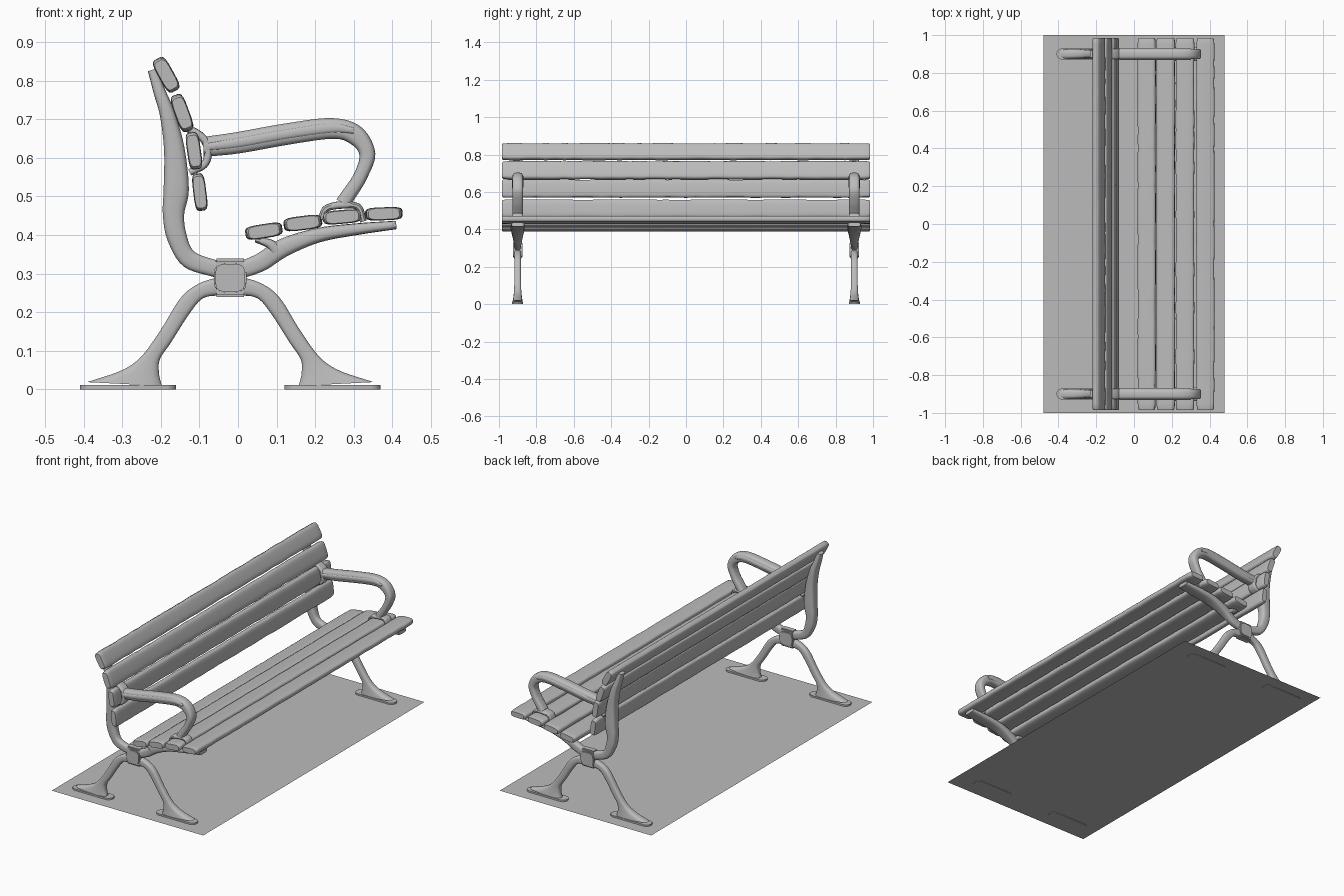
import bpy, bmesh, math, random
from mathutils import Vector

random.seed(4)
cube = bpy.data.objects.get("Cube")
if cube:
    bpy.data.objects.remove(cube)

grey = bpy.data.materials.new("plain_grey")
grey.use_nodes = True
COLOUR = (0.5, 0.5, 0.5, 1)
grey.diffuse_color = COLOUR
grey.node_tree.nodes["Principled BSDF"].inputs["Base Color"].default_value = COLOUR


def finish(name, bm, angle=40):
    bmesh.ops.recalc_face_normals(bm, faces=bm.faces)
    mesh = bpy.data.meshes.new(name)
    bm.to_mesh(mesh)
    bm.free()
    mesh.materials.append(grey)
    obj = bpy.data.objects.new(name, mesh)
    bpy.context.collection.objects.link(obj)
    bpy.ops.object.select_all(action="DESELECT")
    obj.select_set(True)
    bpy.context.view_layer.objects.active = obj
    bpy.ops.object.shade_smooth_by_angle(angle=math.radians(angle))
    return obj


def rounded(count, power):
    """Unit superellipse used for every cross-section."""
    ring = []
    for i in range(count):
        a = math.tau * (i + 0.5) / count
        c, s = math.cos(a), math.sin(a)
        ring.append((math.copysign(abs(c) ** power, c), math.copysign(abs(s) ** power, s)))
    return ring


def skin(bm, rings):
    loops = [[bm.verts.new(p) for p in ring] for ring in rings]
    n = len(loops[0])
    for a, b in zip(loops, loops[1:]):
        for i in range(n):
            j = (i + 1) % n
            bm.faces.new((a[i], a[j], b[j], b[i]))
    bm.faces.new(loops[0])
    bm.faces.new(loops[-1][::-1])


def spline(points, steps=6):
    """Catmull-Rom smoothing of equal-length tuples."""
    pts = [Vector(p) for p in points]
    pts = [2 * pts[0] - pts[1]] + pts + [2 * pts[-1] - pts[-2]]
    out = []
    for a, b, c, d in zip(pts, pts[1:], pts[2:], pts[3:]):
        for k in range(steps):
            t = k / steps
            out.append(0.5 * (2 * b + (c - a) * t + (2 * a - 5 * b + 4 * c - d) * t ** 2
                              + (3 * b - a - 3 * c + d) * t ** 3))
    return out + [pts[-2]]


def loft(name, stations, y):
    """Each station: edge point, opposite edge point, half depth."""
    bm = bmesh.new()
    rings = []
    for x0, z0, x1, z1, depth in spline(stations):
        cx, cz, hx, hz = (x0 + x1) / 2, (z0 + z1) / 2, (x0 - x1) / 2, (z0 - z1) / 2
        rings.append([(cx + hx * u, y + depth * v, cz + hz * u) for u, v in rounded(16, 0.6)])
    skin(bm, rings)
    return finish(name, bm)


def stroke(name, stations, y):
    """Each station: centre x, centre z, half width, half depth."""
    pairs = []
    for i, (x, z, w, d) in enumerate(stations):
        a, b = stations[max(i - 1, 0)], stations[min(i + 1, len(stations) - 1)]
        t = Vector((b[0] - a[0], b[1] - a[1])).normalized() * w
        pairs.append((x - t.y, z + t.x, x + t.y, z - t.x, d))
    return loft(name, pairs, y)


def prism(name, outline, y, depth, bevel):
    """Outline in the side plane, thickened across the bench."""
    bm = bmesh.new()
    skin(bm, [[(x, y + s * depth, z) for x, z in outline] for s in (-1, 1)])
    bmesh.ops.bevel(bm, geom=bm.edges[:], offset=bevel, segments=2, affect="EDGES")
    return finish(name, bm)


def slat(name, x, z, length, thick, tilt):
    """Long rounded board, with slightly worn edges."""
    bm = bmesh.new()
    ca, sa = math.cos(math.radians(tilt)), math.sin(math.radians(tilt))
    rings = []
    ends = [(-0.985, 0.86), (-0.978, 0.97)]
    middle = [(-0.95 + 0.05 * k, 1) for k in range(39)]
    for y, scale in ends + middle + [(-p, s) for p, s in reversed(ends)]:
        wl = length / 2 * scale + random.uniform(-0.0015, 0.0015)
        wt = thick / 2 * scale
        rings.append([(x + u * wl * ca - v * wt * sa, y, z + u * wl * sa + v * wt * ca)
                      for u, v in rounded(16, 0.5)])
    skin(bm, rings)
    return finish(name, bm)


# Seat and back boards
for i, board in enumerate([(0.067, 0.410, 0.095, 0.037, 9), (0.168, 0.431, 0.098, 0.037, 7),
                           (0.27, 0.447, 0.098, 0.036, 5), (0.378, 0.455, 0.095, 0.034, 2)]):
    slat(f"seat_slat_{i + 1}", *board)
for i, board in enumerate([(-0.186, 0.815, 0.094, 0.04, -61), (-0.145, 0.716, 0.098, 0.038, -70),
                           (-0.114, 0.618, 0.096, 0.036, -82), (-0.099, 0.511, 0.095, 0.034, -83)]):
    slat(f"back_slat_{i + 1}", *board)

# Side frame parts
POST = [(-0.222, 0.828, 0.012, 0.02), (-0.203, 0.77, 0.016, 0.025), (-0.183, 0.713, 0.02, 0.028),
        (-0.165, 0.622, 0.027, 0.028), (-0.16, 0.518, 0.033, 0.028), (-0.167, 0.453, 0.028, 0.026),
        (-0.158, 0.394, 0.026, 0.024), (-0.126, 0.337, 0.024, 0.02), (-0.05, 0.31, 0.022, 0.018)]
SEAT_ARM = [(0.005, 0.308, 0.022, 0.018), (0.06, 0.33, 0.024, 0.02), (0.12, 0.368, 0.024, 0.028),
            (0.21, 0.4, 0.019, 0.036), (0.315, 0.416, 0.015, 0.038), (0.41, 0.426, 0.011, 0.034)]
ARMREST = [(-0.09, 0.628, 0.026, 0.028), (0.0, 0.639, 0.028, 0.028), (0.13, 0.662, 0.028, 0.028),
           (0.245, 0.676, 0.027, 0.028), (0.305, 0.658, 0.026, 0.028), (0.335, 0.61, 0.021, 0.028),
           (0.317, 0.552, 0.018, 0.028), (0.285, 0.502, 0.019, 0.028), (0.272, 0.482, 0.02, 0.028)]
ARM_RIB = [(-0.075, 0.629, 0.013, 0.031), (0.0, 0.639, 0.016, 0.031),
           (0.13, 0.662, 0.016, 0.031), (0.245, 0.677, 0.016, 0.031), (0.3, 0.67, 0.01, 0.031)]
SEAT_CLIP = [(0.215, 0.44, 0.009, 0.028), (0.228, 0.468, 0.009, 0.028), (0.27, 0.478, 0.01, 0.028),
             (0.312, 0.472, 0.009, 0.028), (0.325, 0.435, 0.009, 0.028)]
BACK_CLIP = [(-0.14, 0.68, 0.009, 0.026), (-0.105, 0.663, 0.01, 0.028), (-0.083, 0.64, 0.011, 0.028),
             (-0.078, 0.61, 0.011, 0.028), (-0.088, 0.582, 0.01, 0.028), (-0.125, 0.562, 0.009, 0.026)]
SEAT_LUG = [(0.045, 0.388, 0.007, 0.026), (0.08, 0.378, 0.012, 0.028), (0.1, 0.36, 0.018, 0.026)]
# Leg edges measured outward from the hub
LEG = [(0.02, 0.294, 0.02, 0.244, 0.018), (0.08, 0.275, 0.07, 0.236, 0.018),
       (0.128, 0.238, 0.107, 0.194, 0.018), (0.18, 0.155, 0.153, 0.122, 0.018),
       (0.231, 0.085, 0.182, 0.078, 0.019), (0.283, 0.049, 0.184, 0.041, 0.022),
       (0.372, 0.019, 0.176, 0.009, 0.027)]
HUB_X, HUB_Z = -0.02, 0.289

for side, y in (("left", 0.9), ("right", -0.9)):
    for part, path in (("back_post", POST), ("seat_arm", SEAT_ARM), ("armrest", ARMREST),
                       ("armrest_rib", ARM_RIB), ("seat_clip", SEAT_CLIP),
                       ("back_clip", BACK_CLIP), ("seat_lug", SEAT_LUG)):
        stroke(f"{part}_{side}", path, y)

    # Hub with a raised boss on both faces
    prism(f"hub_{side}", [(HUB_X + a * 0.042, HUB_Z + b * 0.05)
                          for a, b in ((-1, -1), (1, -1), (1, 1), (-1, 1))], y, 0.02, 0.006)
    prism(f"hub_boss_{side}", [(HUB_X + u * 0.043, HUB_Z + v * 0.041)
                               for u, v in rounded(16, 0.6)], y, 0.026, 0.004)

    # Legs and foot plates mirrored about the hub
    for place, s in (("front", 1), ("rear", -1)):
        loft(f"{place}_leg_{side}",
             [(HUB_X + s * a, b, HUB_X + s * c, d, e) for a, b, c, d, e in LEG], y)
        bm = bmesh.new()
        outline = []
        for k in range(16):
            a = math.tau * (k + 0.5) / 16
            shift = math.copysign(0.095, math.cos(a))
            outline.append((HUB_X + s * 0.265 + shift + 0.03 * math.cos(a), y + 0.03 * math.sin(a)))
        skin(bm, [[(px, py, z) for px, py in outline] for z in (0, 0.012)])
        finish(f"{place}_foot_plate_{side}", bm)

# Ground slab the bench stands on
bm = bmesh.new()
bm.faces.new([bm.verts.new((a * 0.48, b, 0.003)) for a, b in ((-1, -1), (1, -1), (1, 1), (-1, 1))])
finish("base_sheet", bm)
